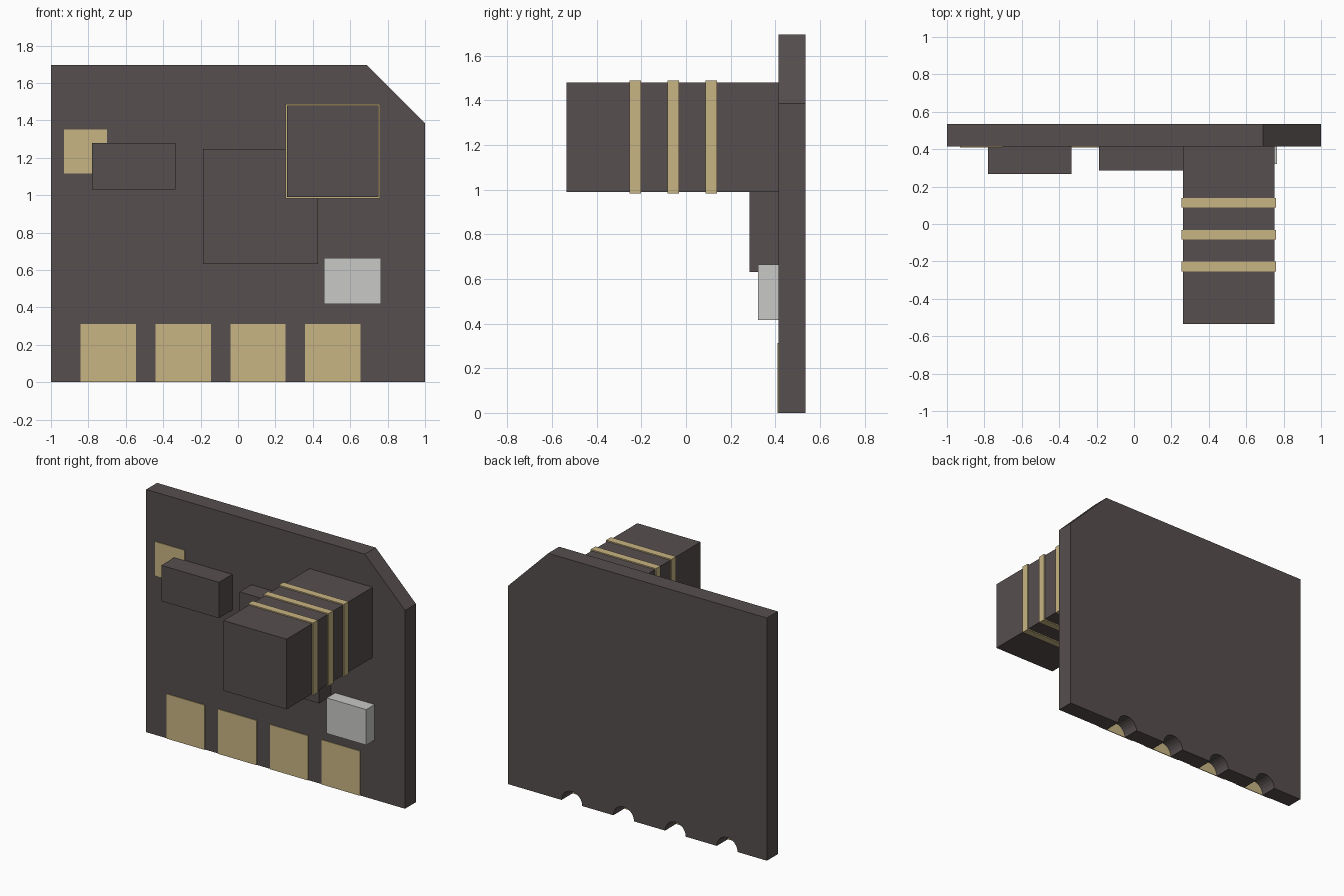
import bpy, bmesh
from math import pi, cos, sin

default = bpy.data.objects.get("Cube")
if default:
    bpy.data.objects.remove(default, do_unlink=True)


def material(name, rgb):
    m = bpy.data.materials.new(name)
    m.use_nodes = True
    m.diffuse_color = (*rgb, 1)
    m.node_tree.nodes["Principled BSDF"].inputs["Base Color"].default_value = (*rgb, 1)
    return m


DARK = material("dark grey brown", (0.095, 0.077, 0.077))
GOLD = material("pale gold", (0.58, 0.46, 0.225))
SILVER = material("light grey", (0.58, 0.585, 0.565))


def finish(name, bm, mat):
    bmesh.ops.recalc_face_normals(bm, faces=bm.faces)
    mesh = bpy.data.meshes.new(name)
    bm.to_mesh(mesh)
    bm.free()
    mesh.materials.append(mat)
    obj = bpy.data.objects.new(name, mesh)
    bpy.context.collection.objects.link(obj)
    return obj


def box(name, mat, x, y, z):
    """Box from (min, max) pairs on each axis."""
    bm = bmesh.new()
    bmesh.ops.create_cube(bm, size=1)
    for v in bm.verts:
        v.co = [a + (b - a) * (c + 0.5) for (a, b), c in zip((x, y, z), v.co)]
    return finish(name, bm, mat)


FRONT, BACK = 0.415, 0.535
PAD_FRONT = FRONT - 0.005
PAD_CENTRES = [-0.693 + 0.4 * i for i in range(4)]
NOTCH_R, NOTCH_STEPS = 0.08, 12

# Board: clipped corner and a half-round notch behind each contact
outline = [(-1, 0)]
for cx in PAD_CENTRES:
    for i in range(NOTCH_STEPS + 1):
        a = pi * (1 - i / NOTCH_STEPS)
        outline.append((cx + NOTCH_R * cos(a), NOTCH_R * sin(a)))
outline += [(1, 0), (1, 1.385), (0.69, 1.695), (-1, 1.695)]
bm = bmesh.new()
face = bm.faces.new([bm.verts.new((px, FRONT, pz)) for px, pz in outline])
ext = bmesh.ops.extrude_face_region(bm, geom=[face])
for v in ext["geom"]:
    if isinstance(v, bmesh.types.BMVert):
        v.co.y = BACK
finish("board", bm, DARK)

# Edge contacts and the upper contact pad
for i, cx in enumerate(PAD_CENTRES):
    box(f"edge_contact_{i + 1}", GOLD, (cx - 0.148, cx + 0.148), (PAD_FRONT, FRONT), (0, 0.312))
box("upper_contact", GOLD, (-0.93, -0.70), (PAD_FRONT, FRONT), (1.115, 1.352))

# Components on the front face
box("small_chip", DARK, (-0.78, -0.335), (0.268, FRONT), (1.03, 1.28))
box("large_chip", DARK, (-0.187, 0.428), (0.285, FRONT), (0.632, 1.247))
box("silver_component", SILVER, (0.46, 0.765), (0.322, FRONT), (0.417, 0.665))

# Long block with gold bands around it
box("long_block", DARK, (0.262, 0.75), (-0.535, FRONT), (0.99, 1.48))
for i, cy in enumerate((-0.227, -0.057, 0.113)):
    box(f"block_band_{i + 1}", GOLD, (0.254, 0.758), (cy - 0.026, cy + 0.026), (0.982, 1.488))
